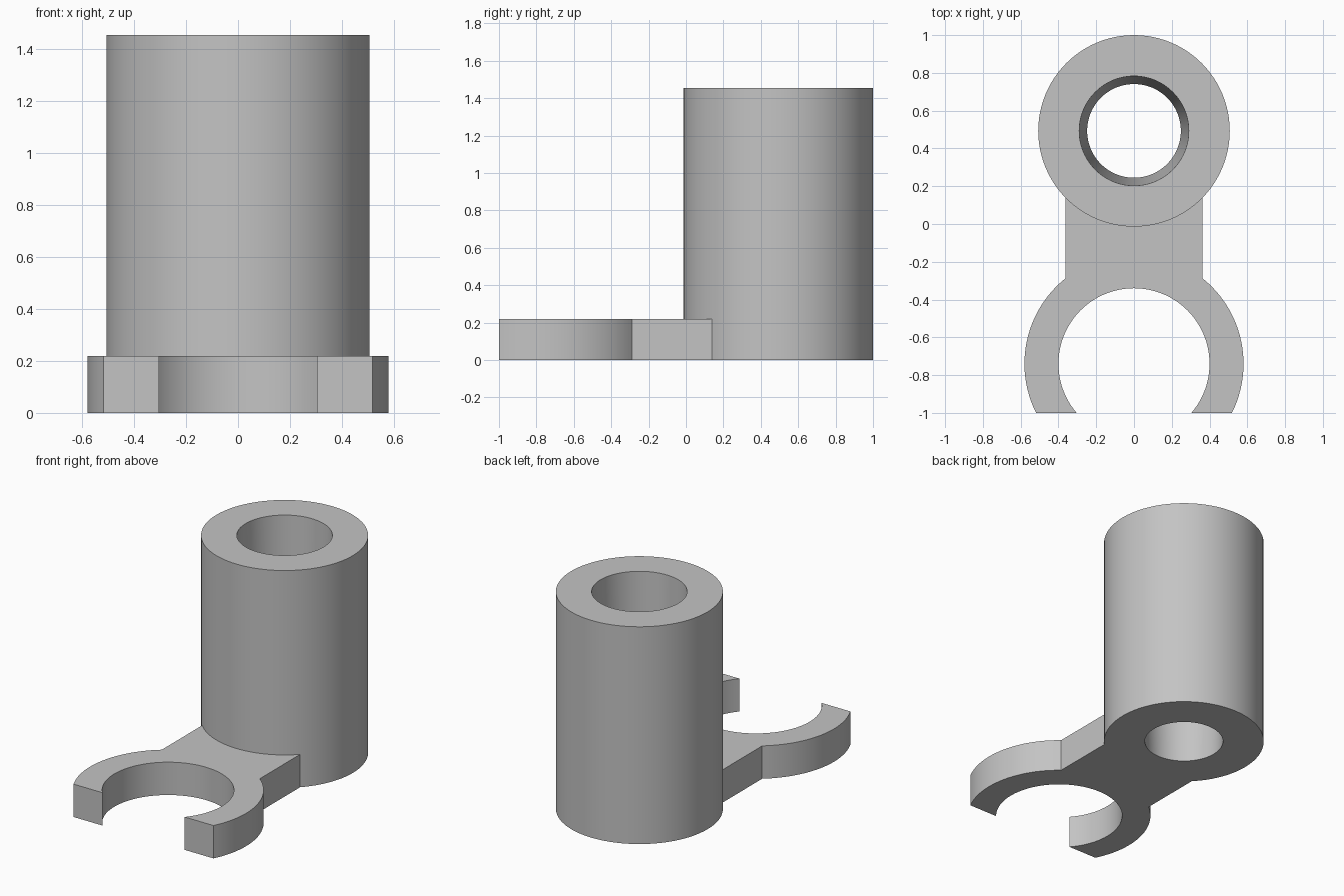
import bpy, bmesh
from math import sin, cos, asin, acos, pi, radians

cube = bpy.data.objects.get("Cube")
if cube:
    bpy.data.objects.remove(cube, do_unlink=True)

# Single grey material
GREY = (0.55, 0.55, 0.55, 1)
grey = bpy.data.materials.new("plain grey")
grey.use_nodes = True
grey.diffuse_color = GREY
grey.node_tree.nodes["Principled BSDF"].inputs["Base Color"].default_value = GREY

# Main dimensions
TUBE_Y, TUBE_R, TUBE_H = 0.493, 0.507, 1.455
BORE_TOP, BORE_BOTTOM = 0.29, 0.248
CLIP_Y, CLIP_OUT, CLIP_IN = -0.74, 0.58, 0.40
WEB_HALF, PLATE_H, FRONT = 0.363, 0.22, -1.0
SEGMENTS = 96


def arc(cy, r, start, end, steps):
    return [(r * cos(start + (end - start) * i / steps),
             cy + r * sin(start + (end - start) * i / steps))
            for i in range(steps + 1)]


def finish(bm, name):
    bmesh.ops.recalc_face_normals(bm, faces=bm.faces)
    mesh = bpy.data.meshes.new(name)
    bm.to_mesh(mesh)
    bm.free()
    mesh.materials.append(grey)
    obj = bpy.data.objects.new(name, mesh)
    bpy.context.collection.objects.link(obj)
    bpy.ops.object.select_all(action="DESELECT")
    obj.select_set(True)
    bpy.context.view_layer.objects.active = obj
    bpy.ops.object.shade_smooth_by_angle(angle=radians(25))
    return obj


# Upright tube with a bore that narrows towards the bottom
bm = bmesh.new()
rings = []
for r, z in ((TUBE_R, 0), (TUBE_R, TUBE_H), (BORE_TOP, TUBE_H), (BORE_BOTTOM, 0)):
    circle = arc(TUBE_Y, r, 0, 2 * pi, SEGMENTS)[:-1]
    rings.append([bm.verts.new((x, y, z)) for x, y in circle])
for k, a in enumerate(rings):
    b = rings[(k + 1) % len(rings)]
    for i in range(SEGMENTS):
        j = (i + 1) % SEGMENTS
        bm.faces.new((a[i], a[j], b[j], b[i]))
finish(bm, "tapered_bore_tube")

# Base plate: open clip ring joined to the tube by a straight web
out_tip = asin((FRONT - CLIP_Y) / CLIP_OUT)
in_tip = asin((FRONT - CLIP_Y) / CLIP_IN)
web_angle = acos(WEB_HALF / CLIP_OUT)
seat_r = TUBE_R - 0.004
seat = acos(WEB_HALF / seat_r)
outline = arc(CLIP_Y, CLIP_OUT, out_tip, web_angle, 24)
outline += arc(TUBE_Y, seat_r, -seat, seat - pi, 24)
outline += arc(CLIP_Y, CLIP_OUT, pi - web_angle, pi - out_tip, 24)
outline += arc(CLIP_Y, CLIP_IN, pi - in_tip, in_tip, 64)

bm = bmesh.new()
base = bm.faces.new([bm.verts.new((x, y, 0)) for x, y in outline])
top = bmesh.ops.extrude_face_region(bm, geom=[base], use_keep_orig=True)["geom"]
bmesh.ops.translate(bm, vec=(0, 0, PLATE_H),
                    verts=[v for v in top if isinstance(v, bmesh.types.BMVert)])
finish(bm, "open_clip_plate")
